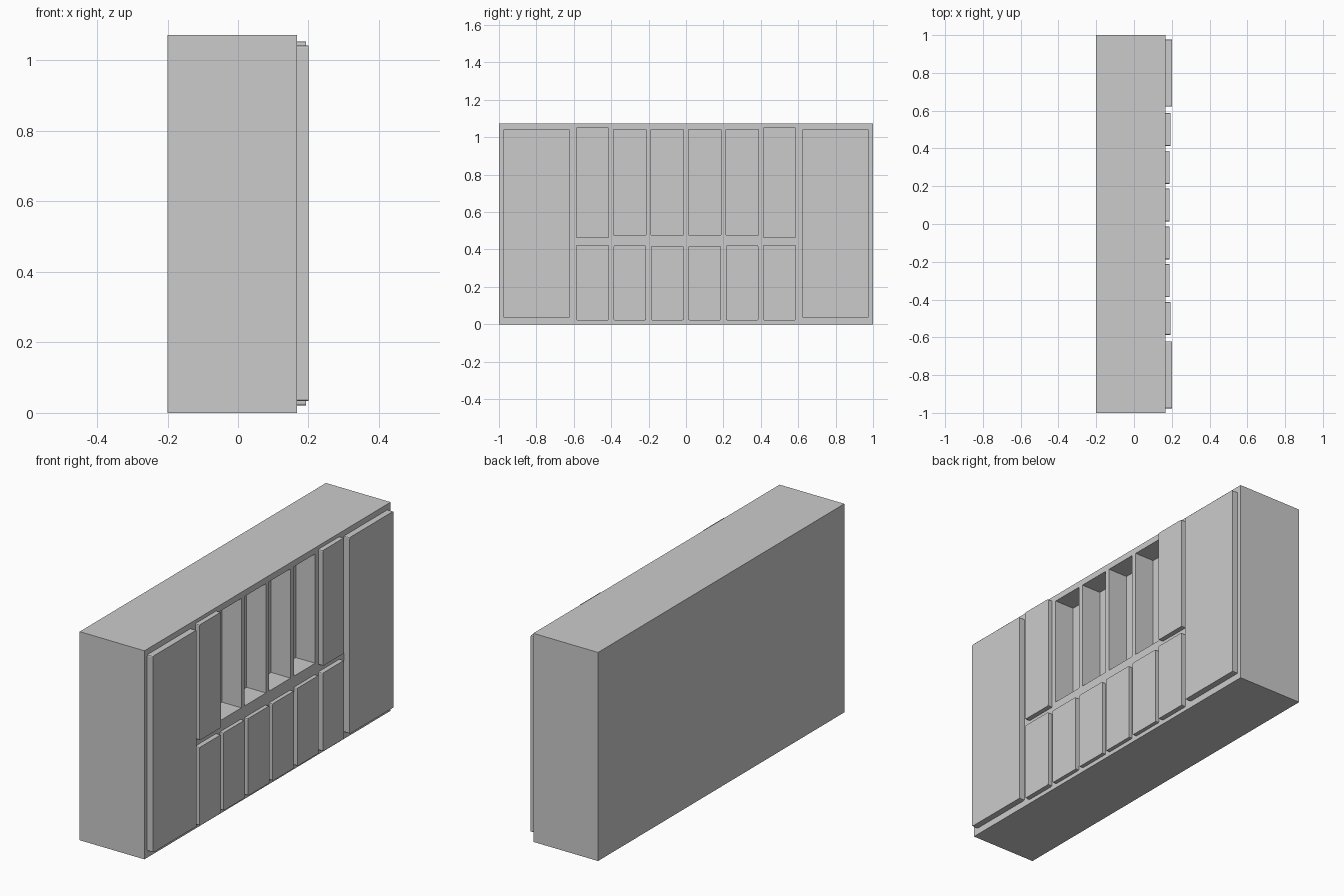
import bpy, bmesh

if "Cube" in bpy.data.objects:
    bpy.data.objects.remove(bpy.data.objects["Cube"])

FRONT = 0.168  # x of the cabinet's front plane


def box(name, x0, x1, y0, y1, z0, z1, corner=0.0):
    bm = bmesh.new()
    bmesh.ops.create_cube(bm, size=1)
    for v in bm.verts:
        v.co.x = x0 if v.co.x < 0 else x1
        v.co.y = y0 if v.co.y < 0 else y1
        v.co.z = z0 if v.co.z < 0 else z1
    if corner:
        # soften only the corners seen from the front
        edges = [e for e in bm.edges
                 if abs(e.verts[0].co.x - e.verts[1].co.x) > 1e-4]
        bmesh.ops.bevel(bm, geom=edges, offset=corner, segments=2,
                        profile=0.5, affect='EDGES')
    me = bpy.data.meshes.new(name)
    bm.to_mesh(me)
    bm.free()
    ob = bpy.data.objects.new(name, me)
    bpy.context.collection.objects.link(ob)
    return ob


# Carcass
body = box("cabinet_body", -0.2, FRONT, -1, 1, 0, 1.072)

# Open shelf niches cut into the carcass
for i, y in enumerate((-0.3, -0.1, 0.1, 0.3)):
    cutter = box(f"niche_cutter_{i}", FRONT - 0.11, FRONT + 0.1,
                 y - 0.087, y + 0.087, 0.478, 1.04)
    cutter.hide_render = True
    cutter.hide_set(True)
    cutter.display_type = 'WIRE'
    mod = body.modifiers.new(f"niche_{i}", 'BOOLEAN')
    mod.operation = 'DIFFERENCE'
    mod.solver = 'EXACT'
    mod.object = cutter

# Apply the cuts and drop the cutters
bpy.context.view_layer.objects.active = body
for mod in list(body.modifiers):
    cutter = mod.object
    bpy.ops.object.modifier_apply(modifier=mod.name)
    bpy.data.objects.remove(cutter)

# Door fronts: name, centre |y|, half width, bottom, top, front x
doors = (
    ("tall_door", 0.799, 0.178, 0.034, 1.043, 0.2),
    ("upper_door", 0.5, 0.087, 0.46, 1.054, 0.193),
    ("lower_outer_door", 0.5, 0.087, 0.021, 0.424, 0.193),
    ("lower_middle_door", 0.3, 0.087, 0.021, 0.421, 0.188),
    ("lower_inner_door", 0.1, 0.087, 0.021, 0.418, 0.188),
)
for name, yc, hw, z0, z1, x1 in doors:
    for side, s in (("left", -1), ("right", 1)):
        box(f"{name}_{side}", FRONT, x1, s * yc - hw, s * yc + hw, z0, z1, 0.006)
